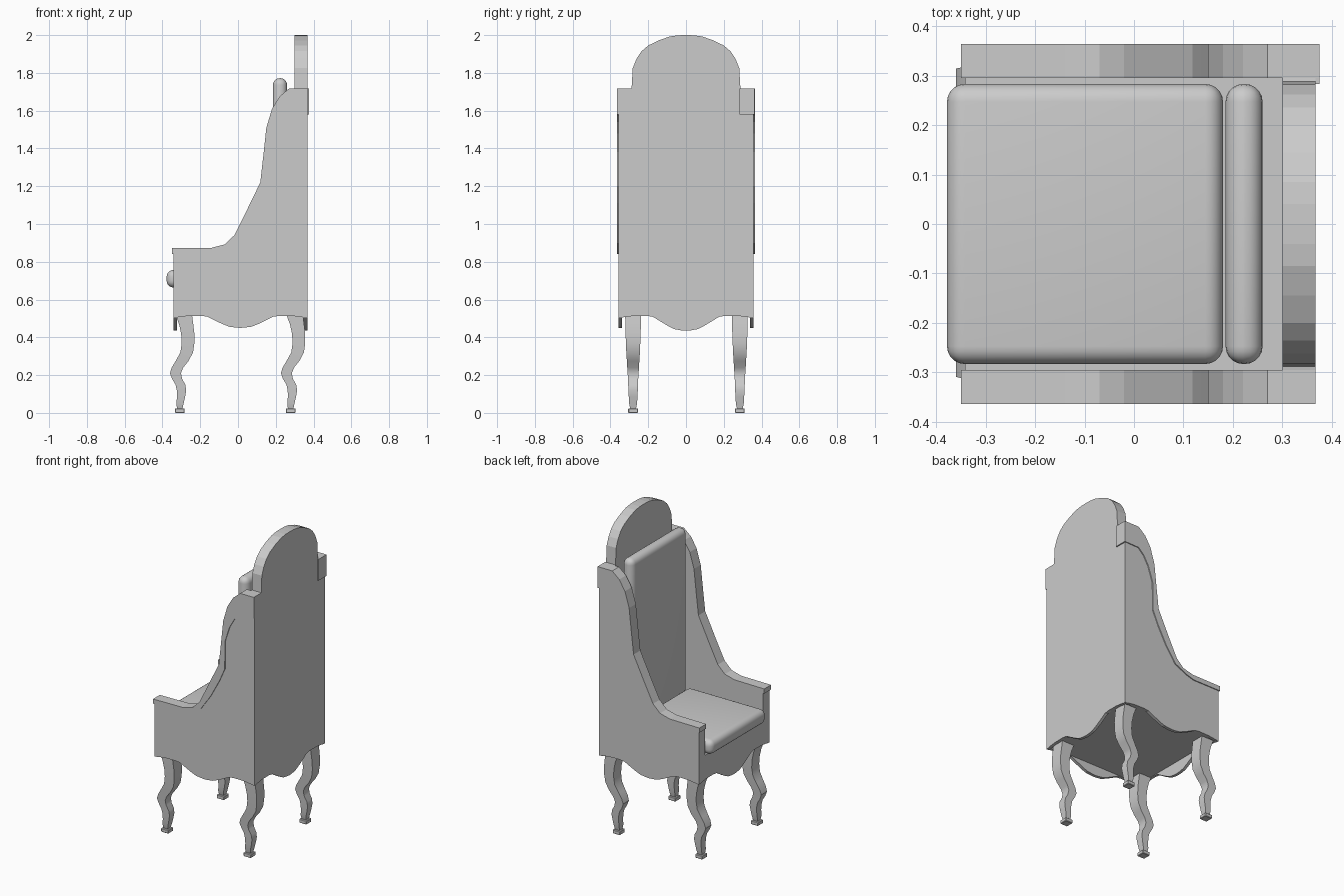
import bpy, bmesh
from mathutils import Vector

if "Cube" in bpy.data.objects:
    bpy.data.objects.remove(bpy.data.objects["Cube"])


def finish(name, bm, smooth=False):
    bmesh.ops.recalc_face_normals(bm, faces=bm.faces)
    me = bpy.data.meshes.new(name)
    bm.to_mesh(me)
    bm.free()
    ob = bpy.data.objects.new(name, me)
    bpy.context.collection.objects.link(ob)
    if smooth:
        bpy.ops.object.select_all(action='DESELECT')
        ob.select_set(True)
        bpy.context.view_layer.objects.active = ob
        bpy.ops.object.shade_smooth_by_angle(angle=0.6)
    return ob


def box(name, lo, hi, bevel=0, segments=5):
    bm = bmesh.new()
    bmesh.ops.create_cube(bm, size=1)
    for v in bm.verts:
        v.co = Vector([(a + b) / 2 + c * (b - a) for a, b, c in zip(lo, hi, v.co)])
    if bevel:
        bmesh.ops.bevel(bm, geom=bm.edges[:], offset=bevel, segments=segments,
                        profile=0.5, affect='EDGES')
    return finish(name, bm, bevel > 0)


def slab(name, outline, axis, lo, hi):
    """Extrude a (horizontal, z) outline along x or y."""
    bm = bmesh.new()
    make = (lambda h, z: (lo, h, z)) if axis == 'x' else (lambda h, z: (h, lo, z))
    face = bm.faces.new([bm.verts.new(make(h, z)) for h, z in outline])
    out = bmesh.ops.extrude_face_region(bm, geom=[face])
    step = Vector((hi - lo, 0, 0)) if axis == 'x' else Vector((0, hi - lo, 0))
    bmesh.ops.translate(bm, vec=step,
                        verts=[g for g in out['geom'] if isinstance(g, bmesh.types.BMVert)])
    return finish(name, bm)


def mirrored(half):
    return half + [(-h, z) for h, z in reversed(half) if h != 0]


# Scalloped lower edge, running from +half to -half
def wave(half, low):
    top = 0.515
    d = top - low
    return mirrored([(half, 0.503), (0.28, 0.513), (0.21, top - 0.001), (0.175, top - 0.08 * d),
                     (0.14, top - 0.35 * d), (0.1, top - 0.65 * d),
                     (0.06, top - 0.9 * d), (0.025, low + 0.002), (0, low)])


# Top edge of the wings: upper and lower lines of the trim
UPPER = [(-0.35, 0.872), (-0.14, 0.874), (-0.07, 0.892), (-0.02, 0.94), (0.05, 1.08),
         (0.118, 1.22), (0.135, 1.37), (0.15, 1.51), (0.18, 1.61), (0.22, 1.675),
         (0.27, 1.717), (0.367, 1.717)]
LOWER = [(-0.35, 0.842), (-0.15, 0.842), (-0.09, 0.86), (-0.01, 0.9), (0.06, 1.0),
         (0.12, 1.11), (0.16, 1.2), (0.162, 1.38), (0.195, 1.48), (0.23, 1.54),
         (0.27, 1.578), (0.367, 1.58)]

# Side panels, trims and side aprons
panel = [(-0.342, 0.515)] + [(max(x, -0.342), z) for x, z in LOWER] + [(0.367, 0.515)]
for s, side in ((-1, "left"), (1, "right")):
    slab(side + "_side_panel", panel, 'y', s * 0.295, s * 0.358)
    slab(side + "_arm_trim", UPPER + LOWER[::-1], 'y', s * 0.295, s * 0.364)
    apron = [(x + 0.0125, z) for x, z in wave(0.3545, 0.45)]
    slab(side + "_apron", apron + [(-0.342, 0.515), (0.367, 0.515)], 'y',
         s * 0.338, s * 0.358)
box("trim_corner_return", (0.36, 0.283, 1.58), (0.375, 0.3635, 1.717))

# Front and back aprons
ends = [(-0.357, 0.515), (0.357, 0.515)]
slab("front_apron", wave(0.357, 0.435) + ends, 'x', -0.342, -0.323)
slab("back_apron", wave(0.357, 0.435) + ends, 'x', 0.348, 0.367)

# Seat base and arched back
box("seat_base", (-0.342, -0.295, 0.515), (0.30, 0.295, 0.668))
arch = mirrored([(0.295, 0.515), (0.295, 1.717), (0.288, 1.718), (0.282, 1.825), (0.262, 1.875), (0.235, 1.915),
                 (0.2, 1.945), (0.145, 1.972), (0.085, 1.993), (0.04, 1.999), (0, 2.0)])
slab("back_panel", arch, 'x', 0.30, 0.367)

# Cushions
box("seat_cushion", (-0.378, -0.283, 0.664), (0.18, 0.283, 0.757), 0.036)
box("back_cushion", (0.185, -0.283, 0.70), (0.26, 0.283, 1.772), 0.036)

# Curved legs: (front x, rear x, half width in y, z)
LEG = [(-0.33, -0.243, 0.042, 0.516), (-0.312, -0.237, 0.041, 0.47),
       (-0.301, -0.231, 0.040, 0.42), (-0.298, -0.231, 0.038, 0.37),
       (-0.305, -0.238, 0.036, 0.32), (-0.33, -0.262, 0.033, 0.275),
       (-0.351, -0.29, 0.031, 0.24), (-0.36, -0.302, 0.029, 0.21),
       (-0.349, -0.296, 0.027, 0.18), (-0.331, -0.279, 0.026, 0.15),
       (-0.324, -0.274, 0.025, 0.12), (-0.323, -0.28, 0.023, 0.085),
       (-0.326, -0.288, 0.021, 0.05), (-0.324, -0.292, 0.017, 0.03),
       (-0.322, -0.294, 0.015, 0.022)]


def leg(name, dx, cy):
    bm = bmesh.new()
    rings = []
    for a, b, w, z in LEG:
        rings.append([bm.verts.new((x + dx, cy + y, z)) for x, y in
                      ((a, -w), (b, -w), (b, w), (a, w))])
    for r, q in zip(rings, rings[1:]):
        for i in range(4):
            j = (i + 1) % 4
            bm.faces.new((r[i], r[j], q[j], q[i]))
    bm.faces.new(rings[0])
    bm.faces.new(rings[-1])
    finish(name, bm, True)
    # Square foot
    cx = dx - 0.308
    box(name + "_foot", (cx - 0.026, cy - 0.026, 0), (cx + 0.026, cy + 0.026, 0.024), 0.003, 1)


for cy, side in ((-0.28, "left"), (0.285, "right")):
    leg("front_leg_" + side, 0, cy)
    leg("rear_leg_" + side, 0.587, cy)
